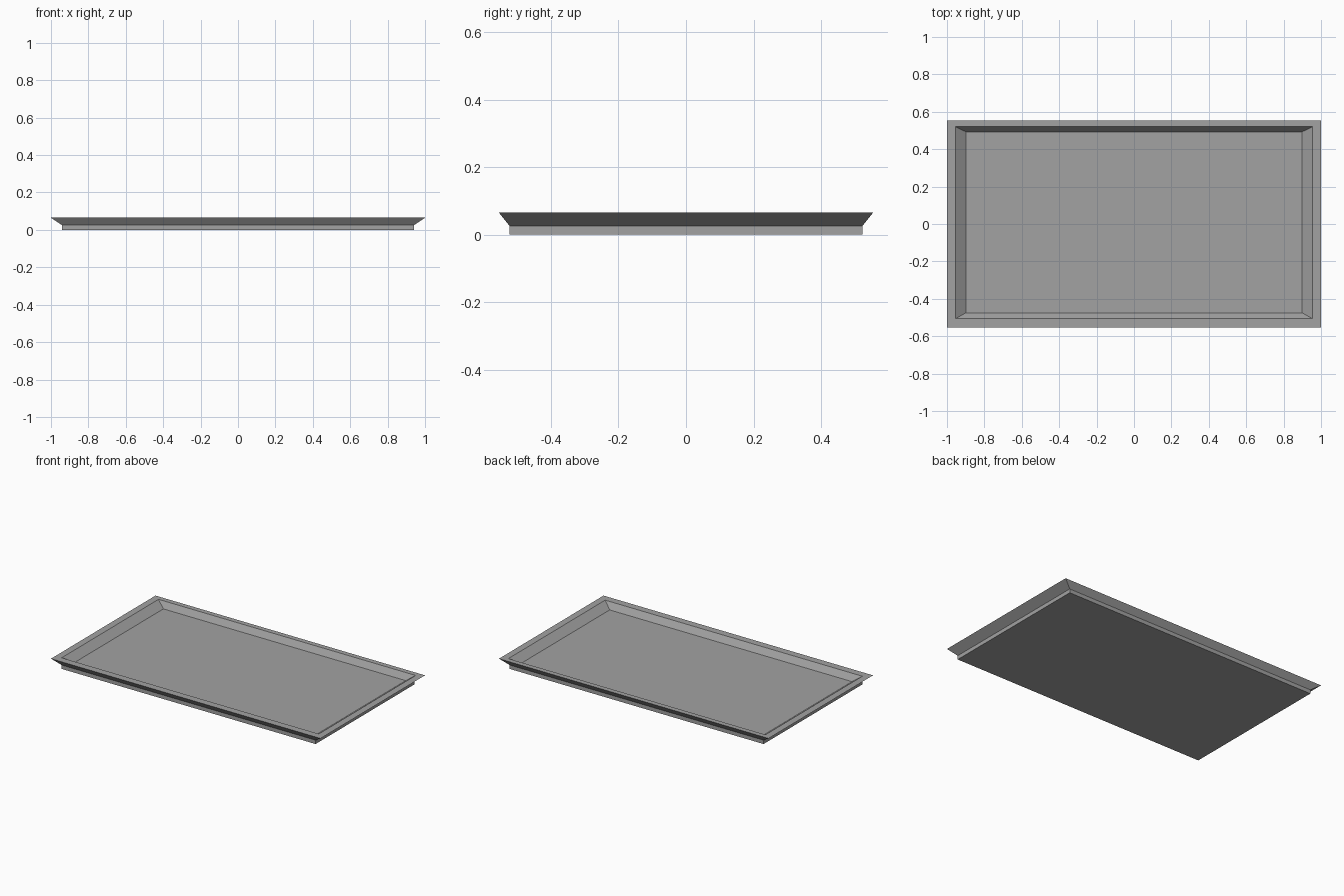
import bpy
import bmesh

cube = bpy.data.objects.get("Cube")
if cube:
    bpy.data.objects.remove(cube, do_unlink=True)

grey = bpy.data.materials.new("mid_grey")
grey.use_nodes = True
colour = (0.36, 0.36, 0.36, 1.0)
grey.diffuse_color = colour
grey.node_tree.nodes["Principled BSDF"].inputs["Base Color"].default_value = colour


def rectangle(bm, half_x, half_y, z, shift_y=0.0):
    """Add one rectangular ring of four corners."""
    return [bm.verts.new((sx * half_x, sy * half_y + shift_y, z))
            for sx, sy in ((-1, -1), (1, -1), (1, 1), (-1, 1))]


# Section of the tray, from the underside, out over the rim and down to the floor
section = [
    (0.942, 0.523, 0.0),
    (0.942, 0.523, 0.026),
    (1.0, 0.554, 0.065),
    (0.954, 0.513, 0.065, 0.007),
    (0.899, 0.484, 0.026, 0.009),
]

bm = bmesh.new()
rings = [rectangle(bm, *step) for step in section]
for lower, upper in zip(rings, rings[1:]):
    for i in range(4):
        j = (i + 1) % 4
        bm.faces.new((lower[i], lower[j], upper[j], upper[i]))

# Underside and tray floor
bm.faces.new(rings[0][::-1])
bm.faces.new(rings[-1])
bmesh.ops.recalc_face_normals(bm, faces=bm.faces)

mesh = bpy.data.meshes.new("tray")
bm.to_mesh(mesh)
bm.free()
mesh.materials.append(grey)
tray = bpy.data.objects.new("tray", mesh)
bpy.context.collection.objects.link(tray)
